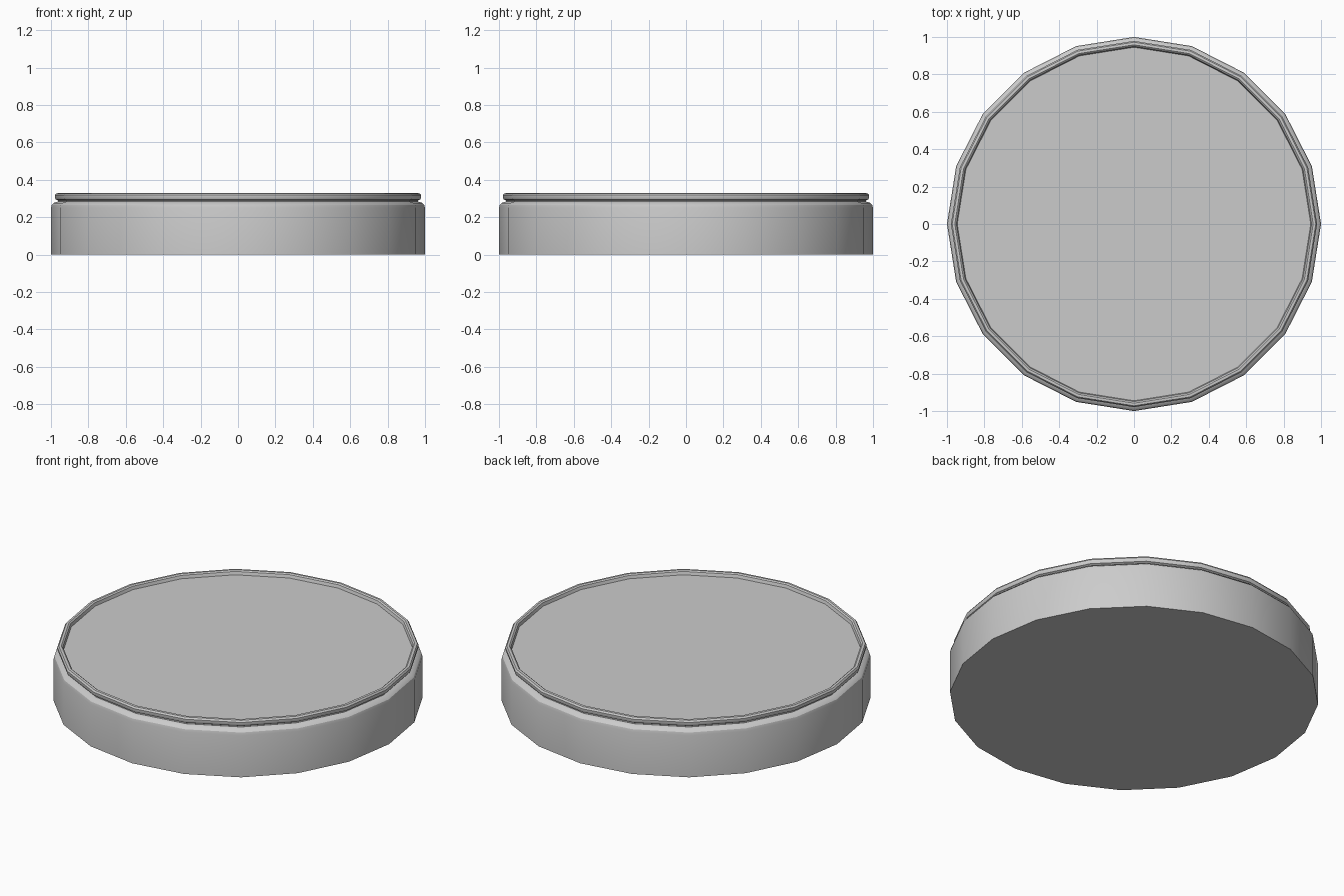
import bpy, bmesh, math

if "Cube" in bpy.data.objects:
    bpy.data.objects.remove(bpy.data.objects["Cube"])

SIDES = 20


def lathe(name, profile):
    """Spin a (radius, z) profile around z and cap both ends."""
    bm = bmesh.new()
    rings = []
    for r, z in profile:
        rings.append([bm.verts.new((r * math.cos(2 * math.pi * i / SIDES),
                                    r * math.sin(2 * math.pi * i / SIDES), z))
                      for i in range(SIDES)])
    for a, b in zip(rings, rings[1:]):
        for i in range(SIDES):
            j = (i + 1) % SIDES
            bm.faces.new((a[i], a[j], b[j], b[i]))
    bm.faces.new(rings[0][::-1])
    bm.faces.new(rings[-1])
    mesh = bpy.data.meshes.new(name)
    bm.to_mesh(mesh)
    bm.free()
    obj = bpy.data.objects.new(name, mesh)
    bpy.context.collection.objects.link(obj)
    bpy.ops.object.select_all(action='DESELECT')
    obj.select_set(True)
    bpy.context.view_layer.objects.active = obj
    bpy.ops.object.shade_smooth_by_angle(angle=math.radians(30))
    return obj


# Round base: wall, rounded shoulder, groove, raised lip, recessed top
lathe("round_base", [
    (1.0, 0.0), (1.0, 0.25), (0.996, 0.266), (0.985, 0.277), (0.963, 0.284),
    (0.963, 0.29), (0.975, 0.296), (0.979, 0.305), (0.979, 0.318),
    (0.972, 0.328), (0.958, 0.329), (0.95, 0.323), (0.945, 0.305)])
